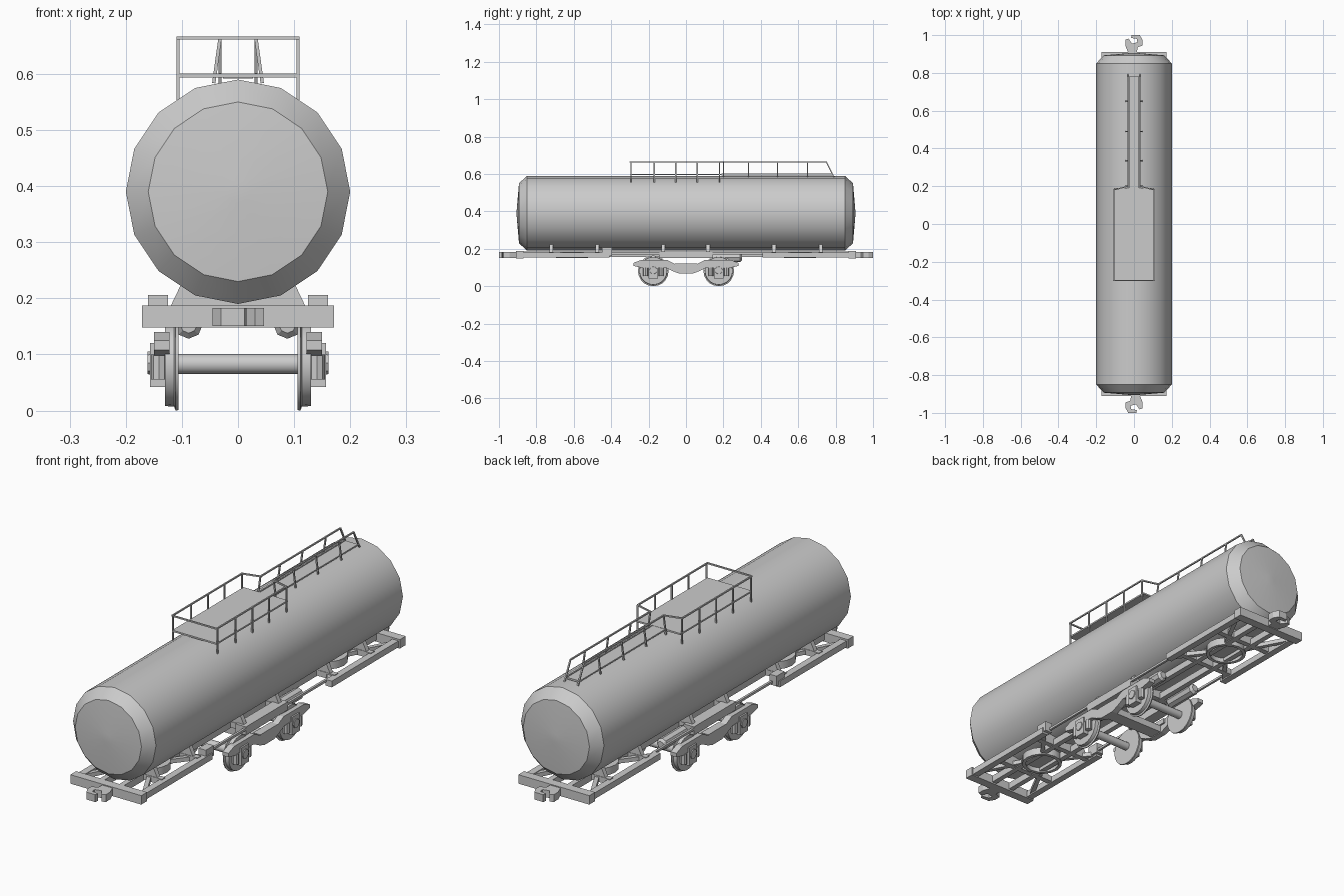
import bpy, bmesh, math
from mathutils import Vector, Matrix

if "Cube" in bpy.data.objects:
    bpy.data.objects.remove(bpy.data.objects["Cube"])


def finish(name, bm, smooth=False):
    bmesh.ops.recalc_face_normals(bm, faces=bm.faces)
    me = bpy.data.meshes.new(name)
    bm.to_mesh(me)
    bm.free()
    ob = bpy.data.objects.new(name, me)
    bpy.context.collection.objects.link(ob)
    if smooth:
        bpy.ops.object.select_all(action='DESELECT')
        ob.select_set(True)
        bpy.context.view_layer.objects.active = ob
        bpy.ops.object.shade_smooth_by_angle(angle=math.radians(32))
    return ob


def prism(name, pts, axis, a, b):
    """Extrude a 2D outline along an axis: x uses (y,z), y uses (x,z), z uses (x,y)."""
    put = {'x': lambda p, d: (d, p[0], p[1]), 'y': lambda p, d: (p[0], d, p[1]),
           'z': lambda p, d: (p[0], p[1], d)}[axis]
    bm = bmesh.new()
    lo = [bm.verts.new(put(p, a)) for p in pts]
    hi = [bm.verts.new(put(p, b)) for p in pts]
    bm.faces.new(lo)
    bm.faces.new(hi)
    n = len(pts)
    for i in range(n):
        j = (i + 1) % n
        bm.faces.new((lo[i], lo[j], hi[j], hi[i]))
    return finish(name, bm)


def box(name, x0, x1, y0, y1, z0, z1):
    return prism(name, [(x0, y0), (x1, y0), (x1, y1), (x0, y1)], 'z', z0, z1)


def lathe(name, profile, axis, centre, n=16, closed=False):
    """Revolve (distance along axis, radius) points about x, y or z."""
    bm = bmesh.new()
    rings = []
    for d, r in profile:
        ring = []
        for i in range(n):
            t = 2 * math.pi * i / n
            c, s = r * math.cos(t), r * math.sin(t)
            v = {'x': (d, c, s), 'y': (c, d, s), 'z': (c, s, d)}[axis]
            ring.append(bm.verts.new(Vector(v) + Vector(centre)))
        rings.append(ring)
    pairs = list(zip(rings, rings[1:]))
    if closed:
        pairs.append((rings[-1], rings[0]))
    else:
        bm.faces.new(rings[0])
        bm.faces.new(rings[-1])
    for p, q in pairs:
        for i in range(n):
            j = (i + 1) % n
            bm.faces.new((p[i], p[j], q[j], q[i]))
    return finish(name, bm, True)


def rods(name, paths, r=0.003):
    """Square tubes along polylines."""
    bm = bmesh.new()
    for path in paths:
        for p, q in zip(path, path[1:]):
            p, q = Vector(p), Vector(q)
            m = Matrix.Translation((p + q) / 2) @ (q - p).to_track_quat('Z', 'Y').to_matrix().to_4x4()
            m = m @ Matrix.Diagonal((2 * r, 2 * r, (q - p).length + r, 1))
            bmesh.ops.create_cube(bm, size=1, matrix=m)
    return finish(name, bm)


# Tank barrel with bevelled, slightly domed ends
lathe("tank", [(-0.905, 0.02), (-0.893, 0.16), (-0.85, 0.2), (0.85, 0.2),
               (0.893, 0.16), (0.905, 0.02)], 'y', (0, 0, 0.39), 16)

# Roof platform, walkway and railings
box("platform", -0.107, 0.107, -0.3, 0.19, 0.594, 0.601)
box("walkway", -0.027, 0.027, 0.19, 0.78, 0.592, 0.6)
T = 0.664
rods("front_rail", [[(-0.107, -0.3, T), (0.107, -0.3, T)]])
for s in (-1, 1):
    x, w = 0.107 * s, 0.032 * s
    rails = [[(x, -0.3, T), (x, 0.18, T), (w, 0.2, T), (w, 0.75, T), (w, 0.79, 0.585)],
             [(w, 0.19, 0.599), (w, 0.78, 0.599)]]
    rails += [[(x, y, 0.555), (x, y, T)] for y in (-0.295, -0.17, -0.055, 0.06, 0.18)]
    rails += [[(0.043 * s, y, 0.585), (w, y, T)] for y in (0.2, 0.335, 0.49, 0.65)]
    rods("side_rail", rails)

# Saddles carrying the tank, with cross beams below them
for y in (-0.72, -0.475, -0.122, 0.118, 0.47, 0.72):
    prism("saddle", [(-0.122, 0.182), (0.122, 0.182), (0.1, 0.228), (0, 0.19), (-0.1, 0.228)],
          'y', y - 0.01, y + 0.01)
    w = 0.13 if abs(y) < 0.2 else 0.145
    box("cross_beam", -w, w, y - 0.012, y + 0.012, 0.158, 0.183)

# Underframe: two centre sills, side sills, braces and centre side boxes
for s in (-1, 1):
    box("centre_sill", 0.035 * s, 0.058 * s, -0.88, 0.88, 0.155, 0.185)
    box("middle_side_box", 0.09 * s, 0.14 * s, -0.145, 0.145, 0.15, 0.186)
    rods("side_pipe", [[(0.135 * s, -0.42, 0.175), (0.135 * s, -0.14, 0.175)],
                       [(0.135 * s, 0.14, 0.175), (0.135 * s, 0.42, 0.175)]], 0.005)
    box("valve_box", 0.125 * s, 0.16 * s, -0.45, -0.395, 0.162, 0.206)
    lathe("air_reservoir", [(0.13, 0.015), (0.14, 0.025), (0.29, 0.025), (0.3, 0.015)],
          'y', (0.088 * s, 0, 0.153), 8)
    for e in (-1, 1):
        box("side_sill", 0.135 * s, 0.165 * s, 0.41 * e, 0.88 * e, 0.153, 0.18)
        rods("diagonal_brace", [[(0.055 * s, 0.68 * e, 0.168), (0.15 * s, 0.86 * e, 0.168)],
                                [(0.055 * s, 0.54 * e, 0.168), (0.14 * s, 0.43 * e, 0.168)]], 0.009)

# Ends: headstock, pivot ring and hooked coupler
hook = [(-0.02, 0.88), (0.015, 0.88), (0.018, 0.935), (0.045, 0.945), (0.045, 0.975),
        (0.03, 1.0), (-0.012, 1.0), (-0.015, 0.985), (0.015, 0.98), (0.018, 0.962),
        (-0.01, 0.955), (-0.03, 0.982), (-0.046, 0.975), (-0.046, 0.945)]
for e in (-1, 1):
    box("headstock", -0.171, 0.171, 0.87 * e, 0.91 * e, 0.148, 0.187)
    lathe("pivot_ring", [(0.15, 0.07), (0.15, 0.085), (0.183, 0.085), (0.183, 0.07)],
          'z', (0, 0.61 * e, 0), 16, closed=True)
    lathe("pivot_plate", [(0.17, 0.072), (0.183, 0.072)], 'z', (0, 0.61 * e, 0), 16)
    prism("coupler", [(x * e, y * e) for x, y in hook], 'z', 0.151, 0.183)

# Bogie: wheelsets, axle boxes, springs and bowed side frames
half = [(0.065, 0.122), (0.1, 0.14), (0.24, 0.14), (0.28, 0.125), (0.28, 0.108),
        (0.235, 0.098), (0.105, 0.098), (0.07, 0.08), (0.035, 0.067)]
frame = half + [(-y, z) for y, z in reversed(half)] + [(-0.03, 0.1), (0.03, 0.1)]
for s in (-1, 1):
    prism("bogie_side_frame", frame, 'x', 0.122 * s, 0.15 * s)
    box("bogie_pad", 0.115 * s, 0.15 * s, -0.06, 0.06, 0.1, 0.122)
    for e in (-1, 1):
        y = 0.175 * e
        lathe("wheel", [(0.106 * s, 0.081), (0.111 * s, 0.082), (0.114 * s, 0.075), (0.13 * s, 0.074)],
              'x', (0, y, 0.082), 20)
        box("axle_box", 0.13 * s, 0.157 * s, y - 0.026, y + 0.026, 0.042, 0.12)
        lathe("axle_cap", [(0.15 * s, 0.022), (0.161 * s, 0.02)], 'x', (0, y, 0.085), 8)
        for k in (-1, 1):
            lathe("spring", [(0.055, 0.014), (0.1, 0.014)], 'z', (0.141 * s, y + 0.042 * k, 0), 8)
for e in (-1, 1):
    lathe("axle", [(-0.14, 0.018), (0.14, 0.018)], 'x', (0, 0.175 * e, 0.083), 12)
box("bogie_bolster", -0.13, 0.13, -0.03, 0.03, 0.07, 0.1)
